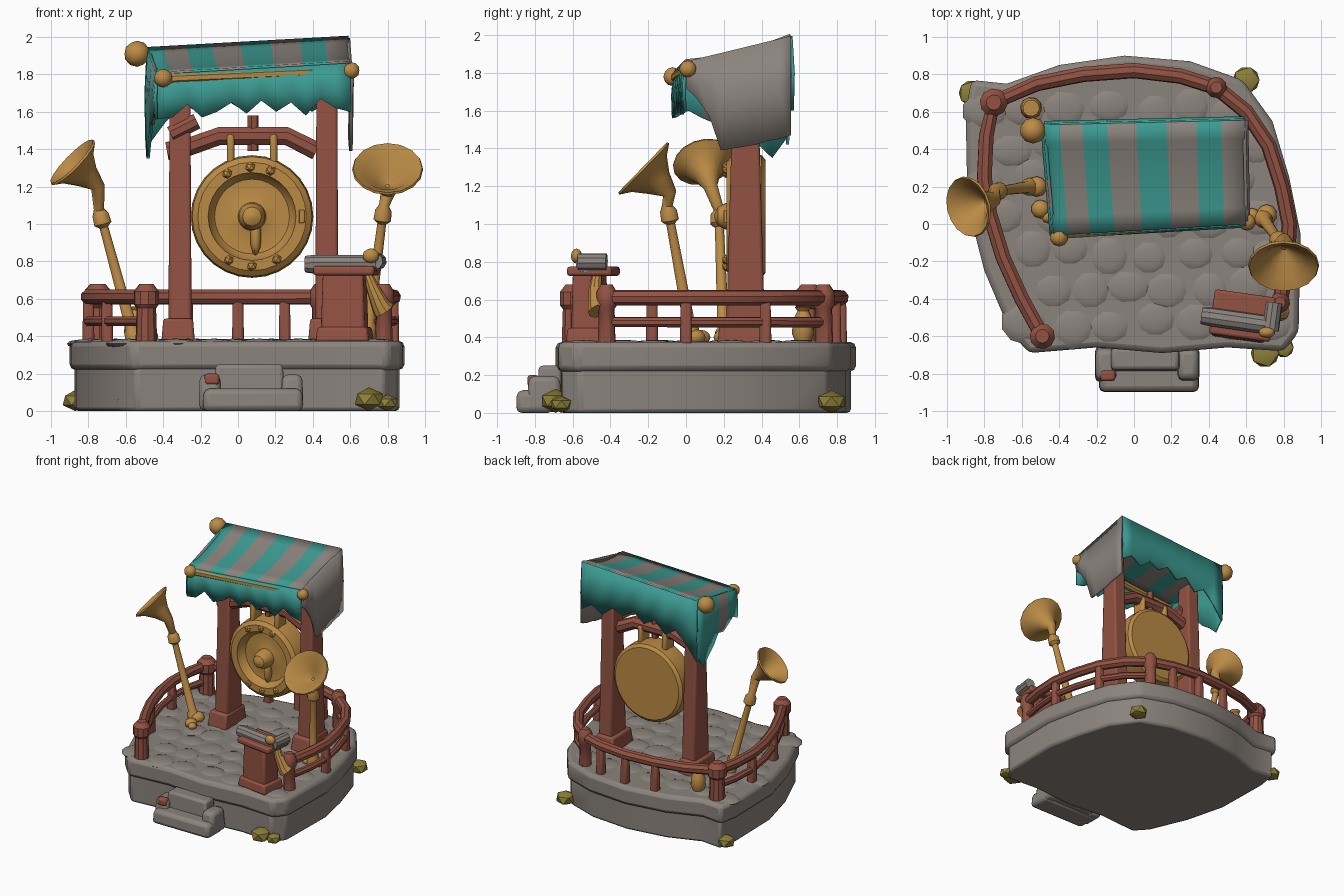
import bpy, bmesh, math, random
from mathutils import Vector, Matrix

random.seed(4)
if "Cube" in bpy.data.objects:
    bpy.data.objects.remove(bpy.data.objects["Cube"])


def material(name, rgb):
    m = bpy.data.materials.new(name)
    m.use_nodes = True
    m.diffuse_color = (*rgb, 1)
    m.node_tree.nodes["Principled BSDF"].inputs["Base Color"].default_value = (*rgb, 1)
    return m


STONE = material("grey stone", (0.26, 0.23, 0.205))
RED = material("red wood", (0.29, 0.085, 0.055))
GOLD = material("gold", (0.5, 0.26, 0.06))
TEAL = material("teal cloth", (0.045, 0.33, 0.29))
MOSS = material("olive moss", (0.27, 0.22, 0.04))
made = []


def finish(name, bm, *mats, bevel=0):
    bmesh.ops.recalc_face_normals(bm, faces=bm.faces)
    mesh = bpy.data.meshes.new(name)
    bm.to_mesh(mesh)
    bm.free()
    ob = bpy.data.objects.new(name, mesh)
    bpy.context.scene.collection.objects.link(ob)
    for m in mats:
        mesh.materials.append(m)
    if bevel:
        b = ob.modifiers.new("bevel", 'BEVEL')
        b.width, b.segments = bevel, 2
    made.append(ob)
    return ob


def box(name, center, size, mat, taper=(1, 1), turn=0, bevel=0.015):
    bm = bmesh.new()
    bmesh.ops.create_cube(bm, size=1)
    for v in bm.verts:
        if v.co.z > 0:
            v.co.x *= taper[0]
            v.co.y *= taper[1]
    bm.transform(Matrix.Translation(center) @ Matrix.Rotation(math.radians(turn), 4, 'Z')
                 @ Matrix.Diagonal((*size, 1)))
    return finish(name, bm, mat, bevel=bevel)


def ball(name, center, size, mat, detail=2):
    bm = bmesh.new()
    bmesh.ops.create_icosphere(bm, subdivisions=detail, radius=1)
    bm.transform(Matrix.Translation(center) @ Matrix.Diagonal((*size, 1)))
    return finish(name, bm, mat)


def tube(name, pts, radii, mat, sides=10, end_axis=None, end_rings=0):
    """Rings swept along a path; the last end_rings share one axis."""
    pts = [Vector(p) for p in pts]
    bm, rings, u, n = bmesh.new(), [], None, len(pts)
    for i, p in enumerate(pts):
        t = (pts[min(i + 1, n - 1)] - pts[max(i - 1, 0)]).normalized()
        if end_axis and i >= n - end_rings:
            t = Vector(end_axis).normalized()
        u = t.orthogonal() if u is None else u - t * u.dot(t)
        u.normalize()
        w = t.cross(u)
        r = radii if isinstance(radii, (int, float)) else radii[i]
        angles = [math.tau * (k + 0.5) / sides for k in range(sides)]
        rings.append([bm.verts.new(p + (u * math.cos(a) + w * math.sin(a)) * r) for a in angles])
    for a, b in zip(rings, rings[1:]):
        for k in range(sides):
            bm.faces.new((a[k], a[k - 1], b[k - 1], b[k]))
    bm.faces.new(rings[0])
    bm.faces.new(rings[-1])
    return finish(name, bm, mat)


def prism(name, outline, z0, z1, scale, mat, bevel):
    bm = bmesh.new()
    low = [bm.verts.new((x * scale, y * scale, z0)) for x, y in outline]
    face = bm.faces.new(low)
    ext = bmesh.ops.extrude_face_region(bm, geom=[face])
    bmesh.ops.translate(bm, vec=(0, 0, z1 - z0),
                        verts=[g for g in ext["geom"] if isinstance(g, bmesh.types.BMVert)])
    return finish(name, bm, mat, bevel=bevel)


# Stone platform: wall, top slab and domed paving
outline = [(-.56, -.69), (-.2, -.66), (.15, -.69), (.5, -.66), (.8, -.68), (.88, -.58),
           (.89, -.05), (.83, .25), (.74, .55), (.58, .77), (.3, .87), (-.05, .9),
           (-.4, .85), (-.68, .75), (-.87, .77), (-.9, .6), (-.89, .1), (-.8, -.25), (-.66, -.58)]
prism("platform_wall", outline, 0, .25, .97, STONE, .02)
prism("platform_slab", outline, .22, .375, 1, STONE, .03)


def inside(x, y):
    hit = False
    for (ax, ay), (bx, by) in zip(outline, outline[1:] + outline[:1]):
        ax, ay, bx, by = [c * .9 for c in (ax, ay, bx, by)]
        if (ay > y) != (by > y) and x < ax + (y - ay) / (by - ay) * (bx - ax):
            hit = not hit
    return hit


for row in range(9):
    for col in range(9):
        x = -.9 + col * .22 + (row % 2) * .11 + random.uniform(-.03, .03)
        y = -.72 + row * .19 + random.uniform(-.03, .03)
        if inside(x, y):
            ball("paving_stone", (x, y, .36),
                 (random.uniform(.11, .14), random.uniform(.1, .125), .027), STONE)

# Front steps
box("lower_step", (.08, -.8, .06), (.54, .2, .12), STONE, (.97, .95), bevel=.03)
box("upper_step", (.06, -.72, .13), (.38, .14, .24), STONE, (.95, .85), bevel=.02)
for x in (-.15, .29):
    box("step_cheek", (x, -.75, .1), (.12, .2, .19), STONE, (.9, .8), bevel=.03)
box("step_brick", (-.14, -.81, .17), (.08, .06, .06), RED)

# Mossy rocks around the foot
for x, y, s in ((-.87, .7, .075), (.6, .77, .08), (-.6, -.53, .06), (.7, -.69, .085), (.8, -.66, .06)):
    ball("moss_rock", (x, y, s * .75), (s, s, s * .75), MOSS, 1)

# Curved railing
rail = [(-.49, -.6), (-.6, -.4), (-.7, -.18), (-.77, .05), (-.8, .25), (-.79, .47), (-.75, .65),
        (-.52, .75), (-.27, .8), (0, .82), (.25, .79), (.44, .73), (.6, .6), (.72, .42),
        (.79, .2), (.83, 0), (.82, -.2), (.78, -.42)]
tube("top_rail", [(x, y, .61) for x, y in rail], .042, RED, 8)
tube("left_lower_rail", [(x, y, .48) for x, y in rail[:7]], .028, RED, 8)
tube("right_lower_rail", [(x, y, .48) for x, y in rail[11:]], .028, RED, 8)
for i in (2, 4, 8, 9, 10, 13, 15):
    x, y = rail[i]
    box("rail_baluster", (x, y, .48), (.065, .065, .24), RED, (.85, .85))
for i, r in ((0, .062), (6, .068), (11, .052), (17, .05)):
    x, y = rail[i]
    tube("rail_post", [(x, y, z) for z in (.36, .55, .57, .64, .68)],
         [r * k for k in (.95, .85, 1.1, 1.1, .6)], RED)

# Gate frame
for x, top in ((-.31, 1.76), (.475, 1.84)):
    box("gate_post", (x, .315, (top + .36) / 2), (.125, .21, top - .36), RED, (.88, .6))
    box("gate_foot", (x - .01, .31, .43), (.18, .29, .13), RED, (.88, .88))
beam = [(-.38, 1.39), (-.27, 1.41), (-.1, 1.47), (.26, 1.47), (.42, 1.39)]
tube("gate_beam", [(x, .3, z) for x, z in beam], .052, RED, 8)
tube("left_brace", [(-.36, .27, 1.48), (-.22, .27, 1.55)], .045, RED, 8)
tube("beam_peg", [(.08, .3, 1.39), (.08, .3, 1.58)], .03, RED, 6)

# Gong, turned about the y axis
profile = [(.012, .15), (.05, .17), (.07, .21), (.075, .27), (.13, .285), (.2, .28), (.225, .25),
           (.235, .215), (.29, .215), (.32, .24), (.328, .3), (.325, .4), (.3, .42), (.012, .42)]
GX, GZ = .075, 1.04
tube("gong", [(GX, y, GZ) for r, y in profile], [r for r, y in profile], GOLD, 28,
     (0, 1, 0), len(profile))
for a in (68, 92, 242, 270, 120, 300):
    a = math.radians(a)
    ball("gong_stud", (GX + .265 * math.cos(a), .215, GZ + .265 * math.sin(a)), (.028, .025, .028), GOLD, 1)
box("gong_diamond", (GX + .265, .212, GZ), (.03, .025, .07), GOLD, bevel=.005)
ball("gong_ridge", (GX + .02, .27, GZ - .11), (.03, .04, .1), GOLD)
for x in (-.04, .19):
    box("gong_hanger", (x, .3, 1.39), (.04, .12, .18), GOLD)

# Canopy: striped roof
stripes = [0, .075, .19, .315, .46, .61, .76, .885, 1]
FL, FR = Vector((-.43, -.06, 1.8)), Vector((.6, 0, 1.86))
BL, BR = Vector((-.48, .53, 1.935)), Vector((.59, .555, 1.995))
bm = bmesh.new()
rows = 6
grid = []
for j in range(rows + 1):
    v = j / rows
    sag = Vector((0, 0, -.025 * math.sin(math.pi * v)))
    grid.append([bm.verts.new(FL.lerp(FR, u).lerp(BL.lerp(BR, u), v) + sag) for u in stripes])
for j in range(rows):
    for i in range(len(stripes) - 1):
        f = bm.faces.new((grid[j][i], grid[j][i + 1], grid[j + 1][i + 1], grid[j + 1][i]))
        f.material_index = (i + 1) % 2
roof = finish("canopy_roof", bm, STONE, TEAL)


def thicken(ob, t=.018):
    m = ob.modifiers.new("thickness", 'SOLIDIFY')
    m.thickness, m.offset = t, 0


thicken(roof, .025)


def hanging(name, a, b, bottoms, color, out):
    """Cloth strip from edge a-b down to a ragged row of heights."""
    bm, n, out = bmesh.new(), len(bottoms) - 1, Vector(out)
    cols = []
    for i, z in enumerate(bottoms):
        top = a.lerp(b, i / n)
        mid, low = top + out, top + out * .6
        mid.z, low.z = (top.z + z) / 2, z
        cols.append([bm.verts.new(p) for p in (top, mid, low)])
    for i, (p, q) in enumerate(zip(cols, cols[1:])):
        for k in range(2):
            f = bm.faces.new((p[k], p[k + 1], q[k + 1], q[k]))
            f.material_index = color(i)
    thicken(finish(name, bm, STONE, TEAL))


hanging("front_valance", FL, FR, (1.56, 1.57, 1.64, 1.57, 1.6, 1.65, 1.59, 1.66, 1.6, 1.65, 1.58, 1.67, 1.62, 1.6),
        lambda i: 1, (0, -.01, 0))
hanging("back_valance", BL, BR, (1.42, 1.55, 1.64, 1.58, 1.68, 1.62, 1.7, 1.64, 1.68, 1.6, 1.66, 1.6),
        lambda i: 1, (0, .012, 0))
hanging("right_side_cloth", FR, BR, (1.72, 1.66, 1.57, 1.39, 1.4, 1.41, 1.42, 1.44, 1.45, 1.47),
        lambda i: 0, (.012, 0, 0))
hanging("left_side_cloth", FL, BL, (1.56, 1.6, 1.56, 1.53, 1.55, 1.47, 1.42, 1.35, 1.45),
        lambda i: 0 if i in (2, 3) else 1, (-.012, 0, 0))

# Canopy rods with ball ends
for name, a, b in (("front", (-.4, -.05, 1.775), (.6, .02, 1.82)), ("back", (-.52, .5, 1.9), (.57, .5, 1.94))):
    tube(name + "_rod", [a, b], .032, GOLD, 8)
for p, r in (((-.4, -.07, 1.78), .05), ((-.54, .5, 1.91), .07), ((.605, .01, 1.82), .046)):
    ball("rod_end", p, (r, r, r), GOLD)


# Long horns
def horn(name, base, knob, rim, axis, r):
    base, knob, rim, axis = Vector(base), Vector(knob), Vector(rim), Vector(axis).normalized()
    d = (knob - base).normalized()
    back = lambda s: rim - axis * s
    pts = [base, base + d * .06, base + d * .08, knob - d * .05, knob - d * .03, knob + d * .02, knob + d * .05,
           back(.2), back(.12), back(.05), back(.012), rim, back(.035), back(.1), back(.14)]
    radii = [.05, .045, .032, .024, .048, .045, .028, .038, r * .42, r * .7, r, r * .97, r * .68, r * .35, .012]
    tube(name, pts, radii, GOLD, 16, axis, 7)


horn("left_horn", (-.55, .2, .37), (-.73, .175, 1.03), (-.89, .09, 1.335), (-.7, -.2, .68), .165)
horn("right_horn", (.69, .03, .4), (.775, -.09, 1.05), (.8, -.23, 1.3), (0, -.7, .68), .19)
for x, y, s in ((-.5, .08, .05), (-.46, .04, .035), (-.52, .2, .055), (.63, .04, .045), (.71, .05, .055)):
    ball("horn_footing", (x, y, .4), (s, s, s * .8), GOLD)
tube("urn", [(-.55, .62, z) for z in (.37, .42, .49, .54, .56)], [.04, .06, .055, .03, .045], GOLD)

# Reading stand with a scroll
box("stand_foot", (.57, -.51, .41), (.29, .22, .08), RED, (.92, .92), -8)
box("stand_column", (.57, -.51, .57), (.24, .17, .36), RED, (.9, .9), -8)
box("stand_top", (.58, -.49, .75), (.33, .24, .05), RED, (1, 1), -8)
tube("scroll_roll", [(.36, -.49, .785), (.4, -.495, .785), (.68, -.535, .785), (.74, -.54, .79)],
     [.045, .05, .05, .045], STONE)
tube("scroll_curl", [(.73, -.57, .8), (.75, -.42, .8)], .045, STONE)
ball("scroll_knob", (.71, -.58, .83), (.045, .03, .04), GOLD)
tube("small_horn", [(.69, -.47, .74), (.72, -.48, .66), (.76, -.47, .57), (.78, -.46, .54)],
     [.025, .035, .05, .06], GOLD)

bpy.ops.object.select_all(action='DESELECT')
for ob in made:
    ob.select_set(True)
bpy.context.view_layer.objects.active = made[0]
bpy.ops.object.shade_smooth_by_angle(angle=math.radians(35))
